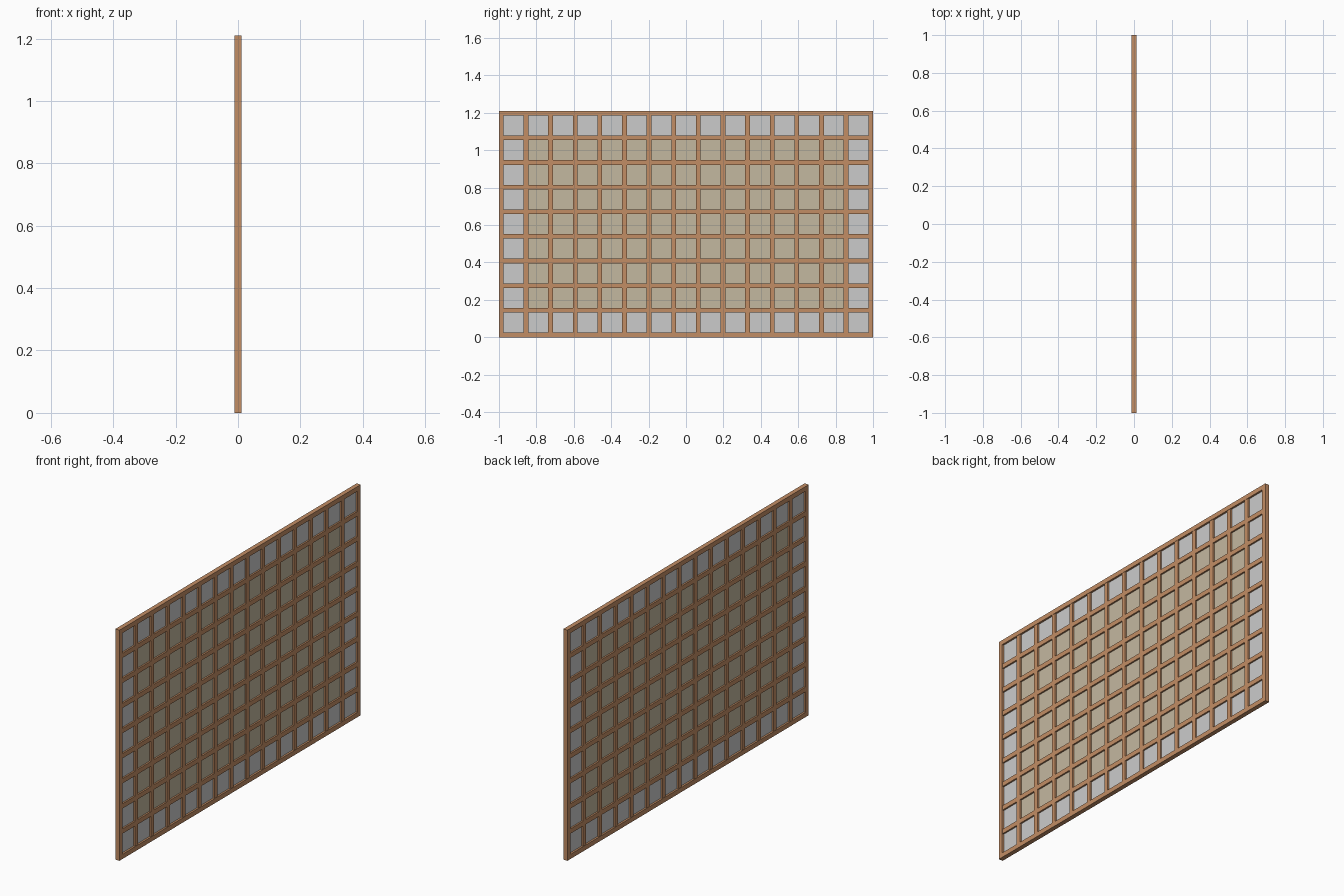
import bpy, bmesh
from mathutils import Matrix, Vector

if "Cube" in bpy.data.objects:
    bpy.data.objects.remove(bpy.data.objects["Cube"])

COLS, ROWS = 15, 9
BAR = 0.025
PITCH = (2.0 - BAR) / COLS
HEIGHT = ROWS * PITCH + BAR
DEPTH, BAR_DEPTH, PANE = 0.024, 0.021, 0.004


def material(name, rgb):
    m = bpy.data.materials.new(name)
    m.diffuse_color = (*rgb, 1)
    m.use_nodes = True
    m.node_tree.nodes["Principled BSDF"].inputs["Base Color"].default_value = m.diffuse_color
    return m


wood = material("brown_wood", (0.545, 0.27, 0.13))
tan = material("tan_pane", (0.55, 0.48, 0.35))


def boxes(name, items, mat=None):
    """One object from boxes given as (depth, y0, y1, z0, z1)."""
    bm = bmesh.new()
    for d, y0, y1, z0, z1 in items:
        mtx = Matrix.Translation((0, (y0 + y1) / 2, (z0 + z1) / 2)) @ \
            Matrix.Diagonal(Vector((d, y1 - y0, z1 - z0, 1)))
        bmesh.ops.create_cube(bm, size=1, matrix=mtx)
    me = bpy.data.meshes.new(name)
    bm.to_mesh(me)
    bm.free()
    ob = bpy.data.objects.new(name, me)
    bpy.context.collection.objects.link(ob)
    if mat:
        me.materials.append(mat)
    return ob


# Outer frame: two stiles and two rails
boxes("outer_frame", [
    (DEPTH, -1, -1 + BAR, 0, HEIGHT),
    (DEPTH, 1 - BAR, 1, 0, HEIGHT),
    (DEPTH, -1 + BAR, 1 - BAR, 0, BAR),
    (DEPTH, -1 + BAR, 1 - BAR, HEIGHT - BAR, HEIGHT),
], wood)

# Lattice bars inside the frame
boxes("horizontal_bars", [
    (BAR_DEPTH, -1 + BAR, 1 - BAR, r * PITCH, r * PITCH + BAR)
    for r in range(1, ROWS)], wood)
boxes("vertical_bars", [
    (BAR_DEPTH, -1 + c * PITCH, -1 + c * PITCH + BAR,
     r * PITCH + BAR, (r + 1) * PITCH)
    for c in range(1, COLS) for r in range(ROWS)], wood)

# Panes: a grey border ring around a tan centre
border, centre = [], []
for c in range(COLS):
    for r in range(ROWS):
        y, z = -1 + c * PITCH, r * PITCH
        edge = c in (0, COLS - 1) or r in (0, ROWS - 1)
        (border if edge else centre).append(
            (PANE, y + BAR, y + PITCH, z + BAR, z + PITCH))
boxes("border_panes", border)
boxes("centre_panes", centre, tan)
